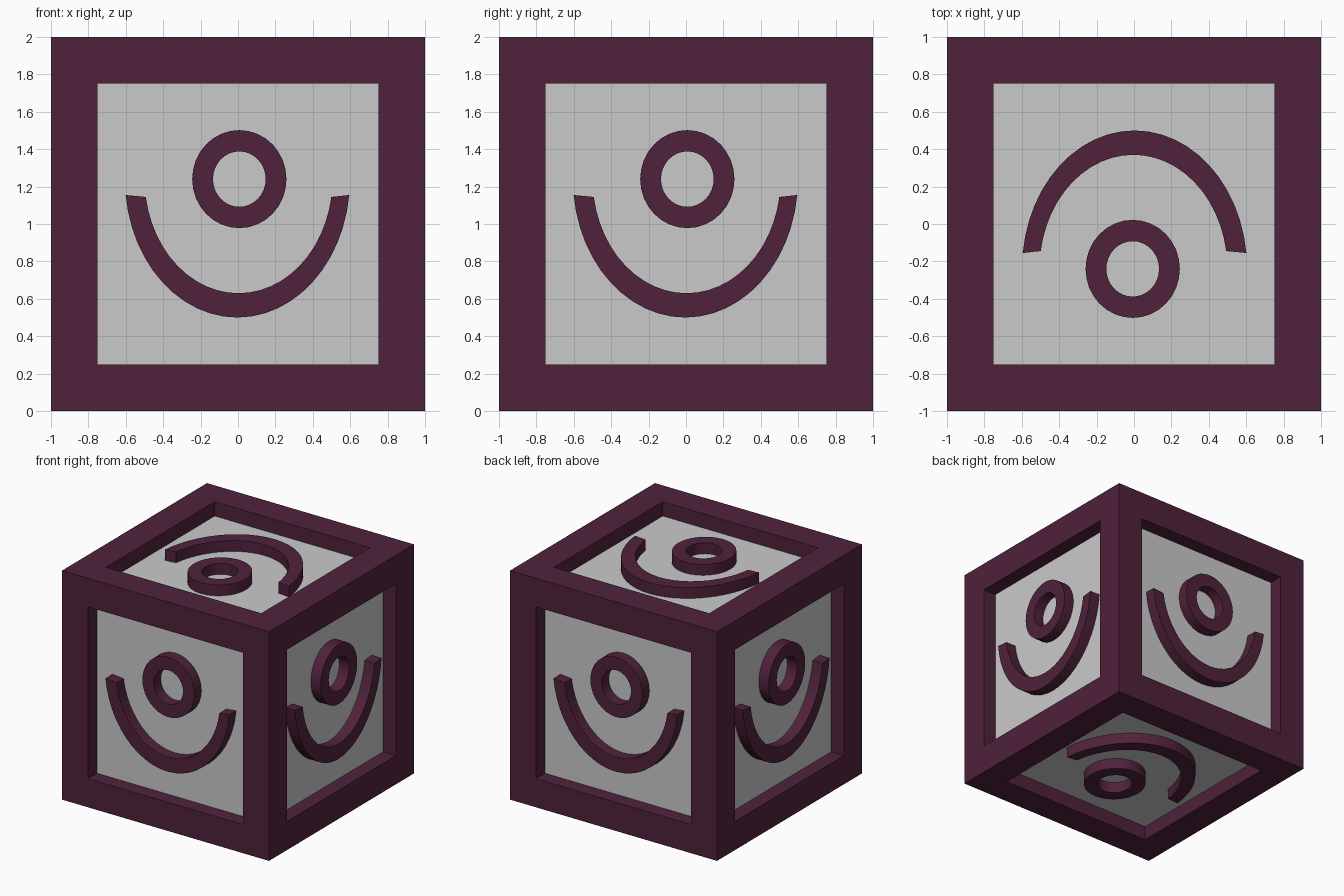
import bpy, bmesh, math
from mathutils import Matrix, Vector

if "Cube" in bpy.data.objects:
    bpy.data.objects.remove(bpy.data.objects["Cube"])

PANEL, PROUD = 0.875, 0.97      # panel and ornament-front distance from cube centre
CENTRE = Vector((0, 0, 1))


def material(name, rgb):
    m = bpy.data.materials.new(name)
    m.diffuse_color = (*rgb, 1)
    m.use_nodes = True
    m.node_tree.nodes["Principled BSDF"].inputs["Base Color"].default_value = m.diffuse_color
    return m


plum = material("plum", (0.080, 0.016, 0.043))
pale = material("pale grey", (0.59, 0.59, 0.59))


def finish(bm, name, mats):
    bmesh.ops.recalc_face_normals(bm, faces=bm.faces[:])
    me = bpy.data.meshes.new(name)
    bm.to_mesh(me)
    bm.free()
    for m in mats:
        me.materials.append(m)
    ob = bpy.data.objects.new(name, me)
    bpy.context.collection.objects.link(ob)
    return ob


# Cube frame with a recessed pale panel on every side
bm = bmesh.new()
bmesh.ops.create_cube(bm, size=2, matrix=Matrix.Translation(CENTRE))
panels = bm.faces[:]
bmesh.ops.inset_individual(bm, faces=panels, thickness=0.25, use_even_offset=True)
bmesh.ops.inset_individual(bm, faces=panels, thickness=0.0, depth=-(1 - PANEL))
for f in panels:
    f.material_index = 1
finish(bm, "cube_frame", [plum, pale])


def arc(cx, cy, rx, ry, a0, a1, n):
    """Points along an ellipse, angles in degrees."""
    angles = [math.radians(a0 + (a1 - a0) * i / n) for i in range(n + 1)]
    return [(cx + rx * math.cos(a), cy + ry * math.sin(a)) for a in angles]


def band(name, outer, inner, closed, place):
    """Solid band between two curves, standing on a panel."""
    bm = bmesh.new()
    rows = [[bm.verts.new(place @ Vector((*p, h))) for p in curve]
            for curve, h in ((outer, PANEL), (outer, PROUD), (inner, PROUD), (inner, PANEL))]
    n = len(outer)
    for i in range(n if closed else n - 1):
        j = (i + 1) % n
        for k in range(4):
            a, b = rows[k], rows[(k + 1) % 4]
            bm.faces.new((a[i], a[j], b[j], b[i]))
    if not closed:
        for i in (0, n - 1):
            bm.faces.new([r[i] for r in rows])
    ob = finish(bm, name, [plum])
    bpy.ops.object.select_all(action='DESELECT')
    bpy.context.view_layer.objects.active = ob
    ob.select_set(True)
    bpy.ops.object.shade_smooth_by_angle(angle=math.radians(30))


# Ring and crescent outlines in panel coordinates
ring_out = arc(0.007, 0.24, 0.252, 0.262, 0, 360, 32)[:-1]
ring_in = arc(0.007, 0.24, 0.141, 0.148, 0, 360, 32)[:-1]
arc_out = arc(-0.003, 0.24, 0.602, 0.74, 186.6, 353.4, 24)
arc_in = arc(0.003, 0.24, 0.502, 0.61, 189, 351, 24)

# Each side: outward normal and the direction its ornament points up
sides = {
    "front": ((0, -1, 0), (0, 0, 1)),
    "back": ((0, 1, 0), (0, 0, 1)),
    "right": ((1, 0, 0), (0, 0, 1)),
    "left": ((-1, 0, 0), (0, 0, 1)),
    "top": ((0, 0, 1), (0, -1, 0)),
    "bottom": ((0, 0, -1), (0, -1, 0)),
}
for side, (normal, up) in sides.items():
    n, u = Vector(normal), Vector(up)
    place = Matrix((u.cross(n), u, n)).transposed().to_4x4()
    place.translation = CENTRE
    band(side + "_ring", ring_out, ring_in, True, place)
    band(side + "_crescent", arc_out, arc_in, False, place)
